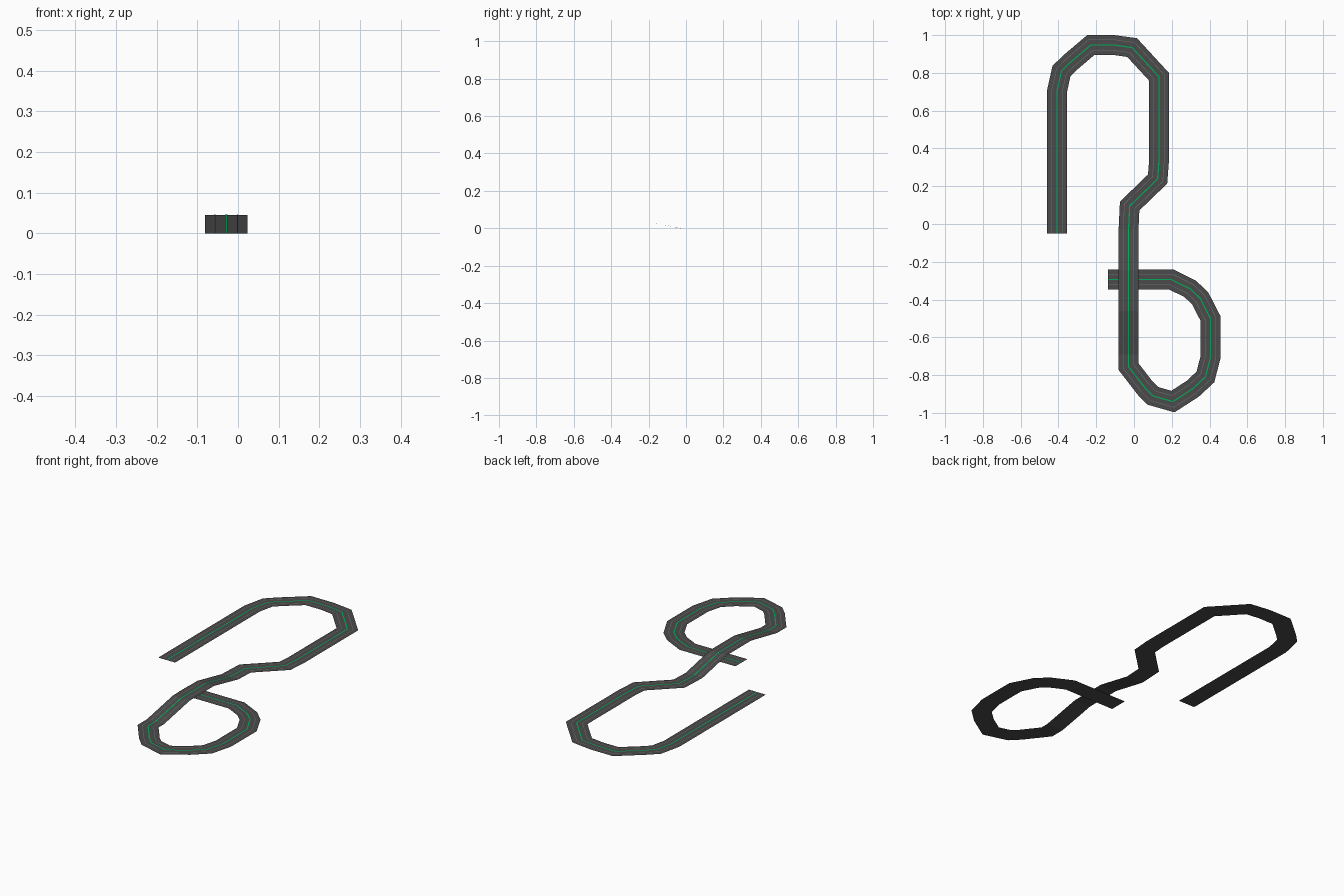
import bpy
from mathutils import Vector

if "Cube" in bpy.data.objects:
    bpy.data.objects.remove(bpy.data.objects["Cube"])

# Centre line of the road: (x, y, z), z lifts it over the crossing
PATH = [Vector(p) for p in [
    (-.407, -.05, 0), (-.407, .706, 0), (-.384, .81, 0), (-.34, .853, 0),
    (-.228, .948, 0), (-.11, .948, 0), (-.01, .934, 0), (.132, .78, 0),
    (.132, .33, 0), (.125, .238, 0), (-.023, .095, 0), (-.029, -.03, 0),
    (-.029, -.245, .045), (-.029, -.46, .045), (-.029, -.69, 0),
    (-.029, -.755, 0), (.06, -.87, 0), (.1, -.91, 0), (.206, -.94, 0),
    (.31, -.873, 0), (.378, -.81, 0), (.405, -.706, 0), (.405, -.5, 0),
    (.35, -.393, 0), (.297, -.343, 0), (.196, -.293, 0), (-.138, -.293, 0)]]


def side_vectors():
    """Mitred sideways direction at every path point."""
    sides = []
    for i in range(len(PATH)):
        a = PATH[i] - PATH[max(i - 1, 0)]
        b = PATH[min(i + 1, len(PATH) - 1)] - PATH[i]
        normals = [Vector((-d.y, d.x, 0)).normalized() for d in (a, b) if d.length > 0]
        m = sum(normals, Vector()).normalized()
        sides.append(m / m.dot(normals[0]))
    return sides


SIDES = side_vectors()


def material(name, color):
    m = bpy.data.materials.new(name)
    m.diffuse_color = (*color, 1)
    m.use_nodes = True
    m.node_tree.nodes["Principled BSDF"].inputs["Base Color"].default_value = m.diffuse_color
    return m


def ribbon(name, offset, width, lift, mat):
    """Flat strip following the path at a sideways offset."""
    verts = []
    for p, s in zip(PATH, SIDES):
        up = Vector((0, 0, lift))
        verts += [p + s * (offset + width / 2) + up, p + s * (offset - width / 2) + up]
    faces = [(2 * i, 2 * i + 1, 2 * i + 3, 2 * i + 2) for i in range(len(PATH) - 1)]
    mesh = bpy.data.meshes.new(name)
    mesh.from_pydata(verts, [], faces)
    mesh.materials.append(mat)
    obj = bpy.data.objects.new(name, mesh)
    bpy.context.collection.objects.link(obj)
    return obj


asphalt = material("asphalt", (.07, .07, .07))
grey = material("lane_grey", (.16, .16, .16))
green = material("centre_green", (.0, .42, .1))

# Road surface
ribbon("road_surface", 0, .105, 0, asphalt)
# Green centre line
ribbon("centre_line", 0, .006, .001, green)
# Pale lane lines on both sides
for side, sign in (("left", 1), ("right", -1)):
    ribbon("lane_line_" + side, sign * .028, .003, .001, grey)
